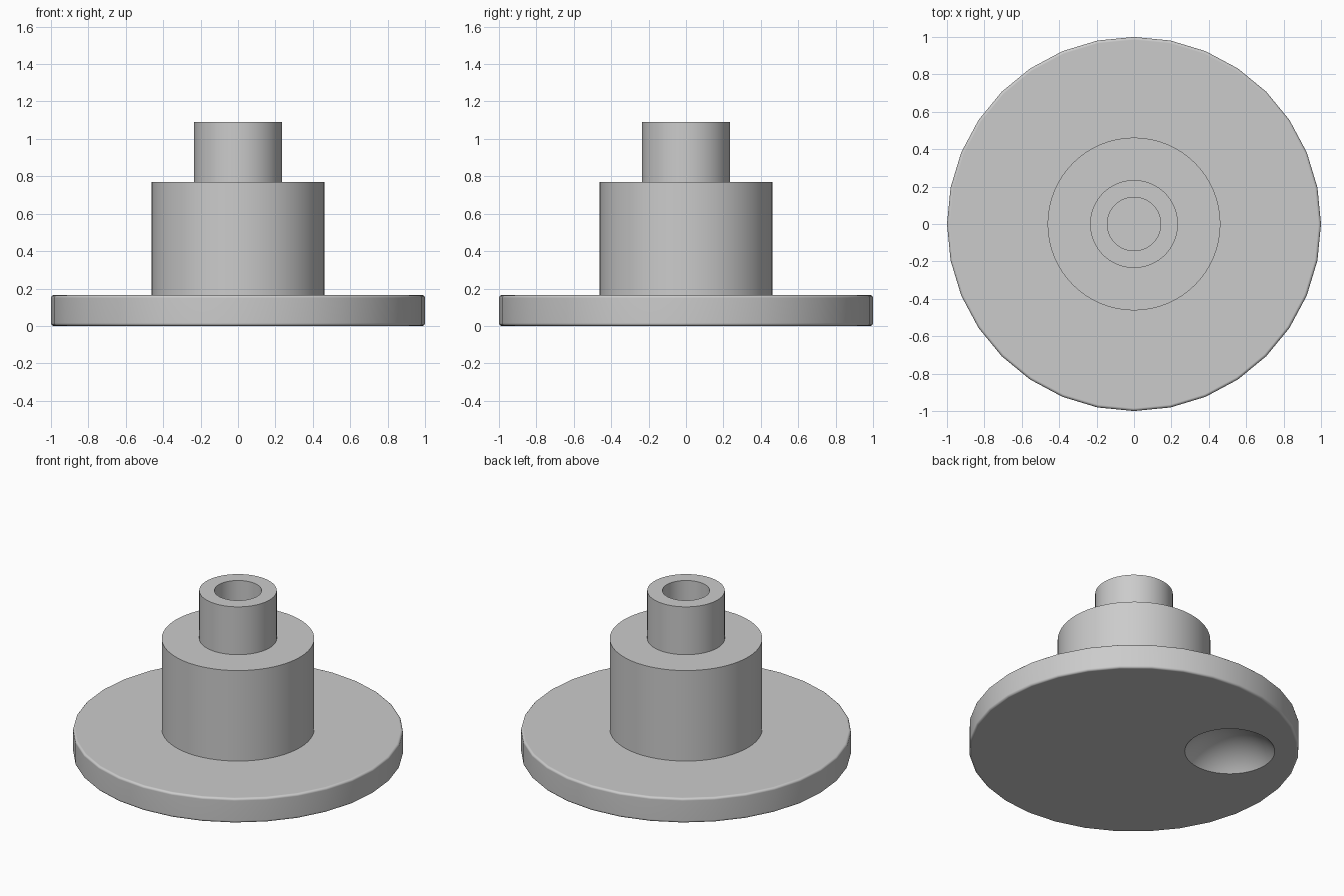
import bpy
import bmesh
from math import tau, radians
from mathutils import Vector

cube = bpy.data.objects.get("Cube")
if cube:
    bpy.data.objects.remove(cube, do_unlink=True)

grey = bpy.data.materials.new("plain grey")
grey.use_nodes = True
colour = (0.6, 0.6, 0.6, 1)
grey.diffuse_color = colour
grey.node_tree.nodes["Principled BSDF"].inputs["Base Color"].default_value = colour


def lathe(name, profile, segments):
    """Spin a (radius, height) profile around the z axis."""
    bm = bmesh.new()
    verts = [bm.verts.new((r, 0, z)) for r, z in profile]
    edges = [bm.edges.new(pair) for pair in zip(verts, verts[1:])]
    bmesh.ops.spin(bm, geom=verts + edges, cent=(0, 0, 0), axis=(0, 0, 1),
                   angle=tau, steps=segments, use_merge=True)
    bmesh.ops.remove_doubles(bm, verts=bm.verts, dist=0.0001)
    bmesh.ops.recalc_face_normals(bm, faces=bm.faces)
    return make_object(name, bm)


def make_object(name, bm):
    mesh = bpy.data.meshes.new(name)
    bm.to_mesh(mesh)
    bm.free()
    mesh.materials.append(grey)
    obj = bpy.data.objects.new(name, mesh)
    bpy.context.collection.objects.link(obj)
    return obj


def activate(obj):
    bpy.ops.object.select_all(action='DESELECT')
    obj.select_set(True)
    bpy.context.view_layer.objects.active = obj


def smooth(obj):
    activate(obj)
    bpy.ops.object.shade_smooth_by_angle(angle=radians(35))


# Wide flat disc with softened rims
thickness = 0.165
bm = bmesh.new()
bmesh.ops.create_cone(bm, cap_ends=True, segments=32, radius1=1, radius2=1,
                      depth=thickness)
bmesh.ops.translate(bm, verts=bm.verts, vec=(0, 0, thickness / 2))
disc = make_object("base_disc", bm)
bevel = disc.modifiers.new("soft rim", 'BEVEL')
bevel.width = 0.015
bevel.segments = 3
bevel.limit_method = 'ANGLE'

# Round finger dimple in the underside
dimple_radius, dimple_depth = 0.273, 0.13
ball = (dimple_radius ** 2 + dimple_depth ** 2) / (2 * dimple_depth)
bm = bmesh.new()
bmesh.ops.create_uvsphere(bm, u_segments=64, v_segments=48, radius=ball)
bmesh.ops.translate(bm, verts=bm.verts,
                    vec=Vector((-0.455, 0.36, dimple_depth - ball)))
cutter = make_object("dimple_cutter", bm)
cutter.hide_render = True
cut = disc.modifiers.new("dimple", 'BOOLEAN')
cut.operation = 'DIFFERENCE'
cut.solver = 'EXACT'
cut.object = cutter

activate(disc)
for modifier in list(disc.modifiers):
    bpy.ops.object.modifier_apply(modifier=modifier.name)
bpy.data.objects.remove(cutter, do_unlink=True)
smooth(disc)
weighted = disc.modifiers.new("flat shading on caps", 'WEIGHTED_NORMAL')
weighted.keep_sharp = True

# Barrel standing on the disc
shoulder, top = 0.77, 1.09
barrel = lathe("barrel", [(0.462, thickness), (0.462, shoulder), (0, shoulder)], 64)
smooth(barrel)

# Hollow spindle on the barrel
spindle = lathe("hollow_spindle", [(0.235, shoulder), (0.235, top),
                                   (0.143, top), (0.143, shoulder)], 64)
# Make sure the open tube faces outward
bm = bmesh.new()
bm.from_mesh(spindle.data)
bm.normal_update()
rim = max(bm.faces, key=lambda f: f.calc_center_median().z)
if rim.normal.z < 0:
    bmesh.ops.reverse_faces(bm, faces=bm.faces)
bm.to_mesh(spindle.data)
bm.free()
smooth(spindle)

# The barrel is open below, so check its facing by its top
bm = bmesh.new()
bm.from_mesh(barrel.data)
bm.normal_update()
cap = max(bm.faces, key=lambda f: f.calc_center_median().z)
if cap.normal.z < 0:
    bmesh.ops.reverse_faces(bm, faces=bm.faces)
bm.to_mesh(barrel.data)
bm.free()
